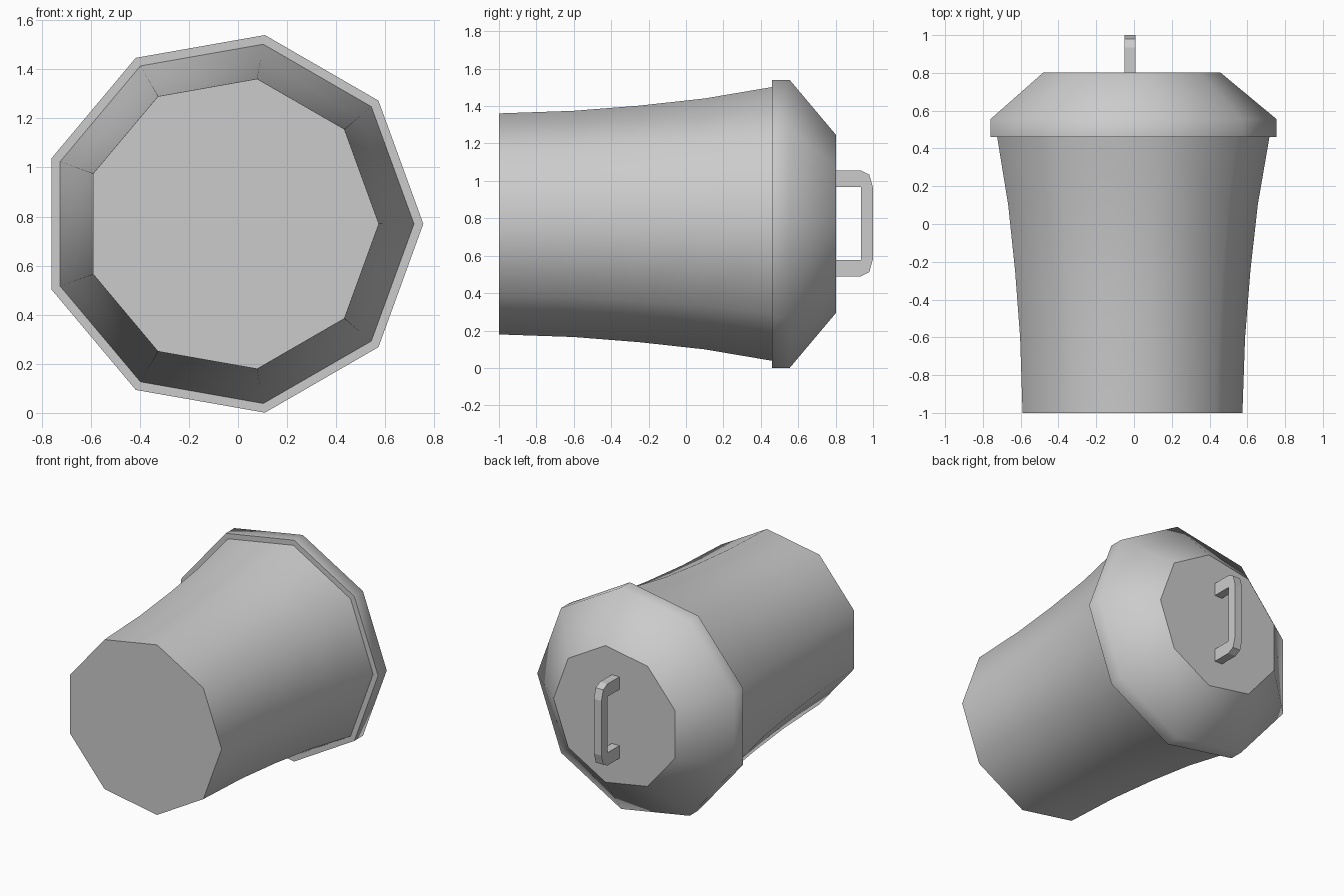
import bpy, bmesh
from math import cos, sin, pi

if "Cube" in bpy.data.objects:
    bpy.data.objects.remove(bpy.data.objects["Cube"])

SIDES = 9
CX, CZ = -0.026, 0.77


def finish(bm, name):
    bmesh.ops.recalc_face_normals(bm, faces=bm.faces[:])
    mesh = bpy.data.meshes.new(name)
    bm.to_mesh(mesh)
    bm.free()
    obj = bpy.data.objects.new(name, mesh)
    bpy.context.collection.objects.link(obj)
    return obj


def lathe(name, profile, flat_bands=(), cap_first=False, cap_last=False):
    """Nine-sided shell along y from (y, radius) pairs; caps and flat bands stay sharp."""
    bm = bmesh.new()
    rings = []
    for y, r in profile:
        rings.append([bm.verts.new((CX + r * cos(2 * pi * i / SIDES), y,
                                    CZ + r * sin(2 * pi * i / SIDES))) for i in range(SIDES)])
    for b, (lo, hi) in enumerate(zip(rings, rings[1:])):
        for i in range(SIDES):
            j = (i + 1) % SIDES
            face = bm.faces.new((lo[i], lo[j], hi[j], hi[i]))
            face.smooth = b not in flat_bands
    if cap_first:
        bm.faces.new(rings[0])
    if cap_last:
        bm.faces.new(rings[-1])
    # sharp edges wherever a smooth face meets a flat one
    for e in bm.edges:
        if len({f.smooth for f in e.link_faces}) > 1:
            e.smooth = False
    return finish(bm, name)


# Flared bin body lying along y, base towards the front
lathe("bin_body", [(-1.0, 0.60), (-0.6, 0.614), (-0.25, 0.642), (0.1, 0.681), (0.46, 0.743)],
      cap_first=True)

# Lid: flat underside lip, upright rim, sloped shoulder, flat top
lathe("bin_lid", [(0.46, 0.743), (0.46, 0.781), (0.555, 0.781), (0.803, 0.482)],
      flat_bands=(0,), cap_last=True)

# Lid handle: half outline in (y, z offset), mirrored, then extruded across x
outer = [(0.80, 0.283), (0.935, 0.283), (0.98, 0.26), (1.0, 0.19)]
inner = [(0.80, 0.195), (0.935, 0.195)]
bm = bmesh.new()
half = lambda pts, s: [bm.verts.new((-0.05, y, 0.773 + s * z)) for y, z in pts]
ot, ob, it, ib = half(outer, 1), half(outer, -1), half(inner, 1), half(inner, -1)
faces = []
for o, i in ((ot, it), (ob, ib)):
    faces.append(bm.faces.new((o[0], o[1], i[1], i[0])))
    faces.append(bm.faces.new((o[1], o[2], o[3], i[1])))
faces.append(bm.faces.new((ot[3], ob[3], ib[1], it[1])))
new = bmesh.ops.extrude_face_region(bm, geom=faces)["geom"]
bmesh.ops.translate(bm, vec=(0.058, 0, 0), verts=[v for v in new if isinstance(v, bmesh.types.BMVert)])
finish(bm, "lid_handle")
